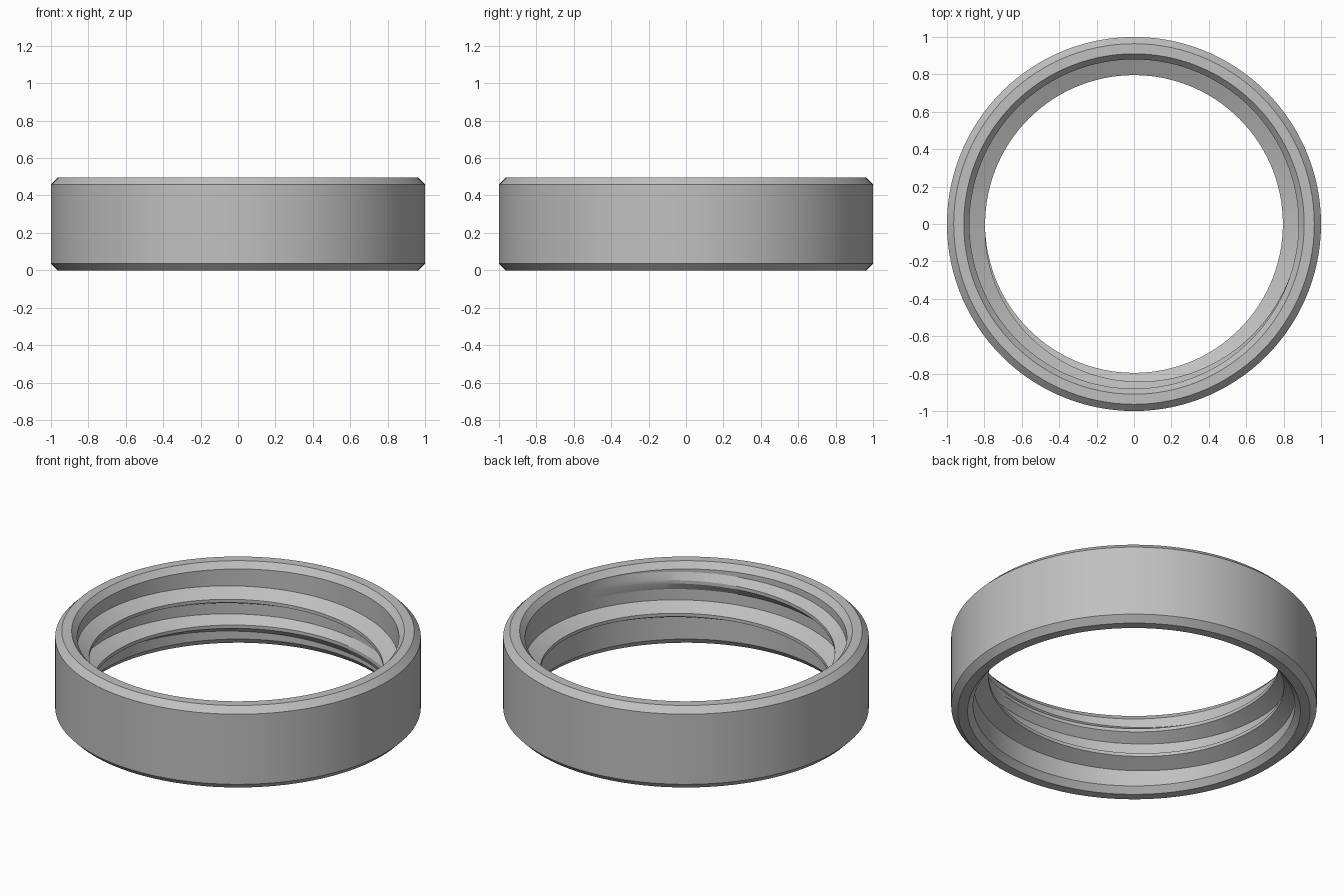
import bpy, bmesh
from math import radians, cos, sin

cube = bpy.data.objects.get("Cube")
if cube:
    bpy.data.objects.remove(cube, do_unlink=True)

SEGMENTS = 120
STEP = 360 // SEGMENTS
HEIGHT = 0.495
CHAMFER = 0.036
ROOT, CREST = 0.88, 0.796      # thread radii
PITCH = 0.169
START, END, RAMP = 24, 702, 160  # thread angles in degrees

steel = bpy.data.materials.new("grey steel")
steel.use_nodes = True
colour = (0.53, 0.53, 0.53, 1)
steel.diffuse_color = colour
steel.node_tree.nodes["Principled BSDF"].inputs["Base Color"].default_value = colour


def sweep(name, sections, closed):
    """Join (angle, [(radius, z), ...]) sections into one smooth solid."""
    bm = bmesh.new()
    rings = [[bm.verts.new((r * cos(radians(a)), r * sin(radians(a)), z)) for r, z in pts]
             for a, pts in sections]
    pairs = list(zip(rings, rings[1:]))
    if closed:
        pairs.append((rings[-1], rings[0]))
    else:
        bm.faces.new(rings[0])
        bm.faces.new(rings[-1])
    for a, b in pairs:
        for i in range(len(a)):
            j = (i + 1) % len(a)
            bm.faces.new((a[i], b[i], b[j], a[j]))
    bmesh.ops.recalc_face_normals(bm, faces=bm.faces)
    mesh = bpy.data.meshes.new(name)
    bm.to_mesh(mesh)
    bm.free()
    mesh.materials.append(steel)
    obj = bpy.data.objects.new(name, mesh)
    bpy.context.collection.objects.link(obj)
    bpy.ops.object.select_all(action='DESELECT')
    obj.select_set(True)
    bpy.context.view_layer.objects.active = obj
    bpy.ops.object.shade_smooth_by_angle(angle=radians(20))
    return obj


# Ring body with chamfered inner and outer edges
lower = [(ROOT, CHAMFER), (0.91, 0), (1 - CHAMFER, 0), (1, CHAMFER)]
upper = [(r, HEIGHT - z) for r, z in reversed(lower)]
sweep("ring_body", [(a, lower + upper) for a in range(0, 360, STEP)], True)


# Internal right-hand thread that fades into the wall at both ends
def thread_section(a):
    top = 0.192 + PITCH * (a - 135) / 360
    depth = min(1, (a - START) / RAMP, (END - a) / RAMP)
    r = ROOT - (ROOT - CREST) * depth
    return [(0.9, top), (ROOT, top), (r, top - 0.042),
            (r, top - 0.062), (ROOT, top - 0.104), (0.9, top - 0.104)]


sweep("internal_thread",
      [(a, thread_section(a)) for a in range(START, END + 1, STEP)], False)
